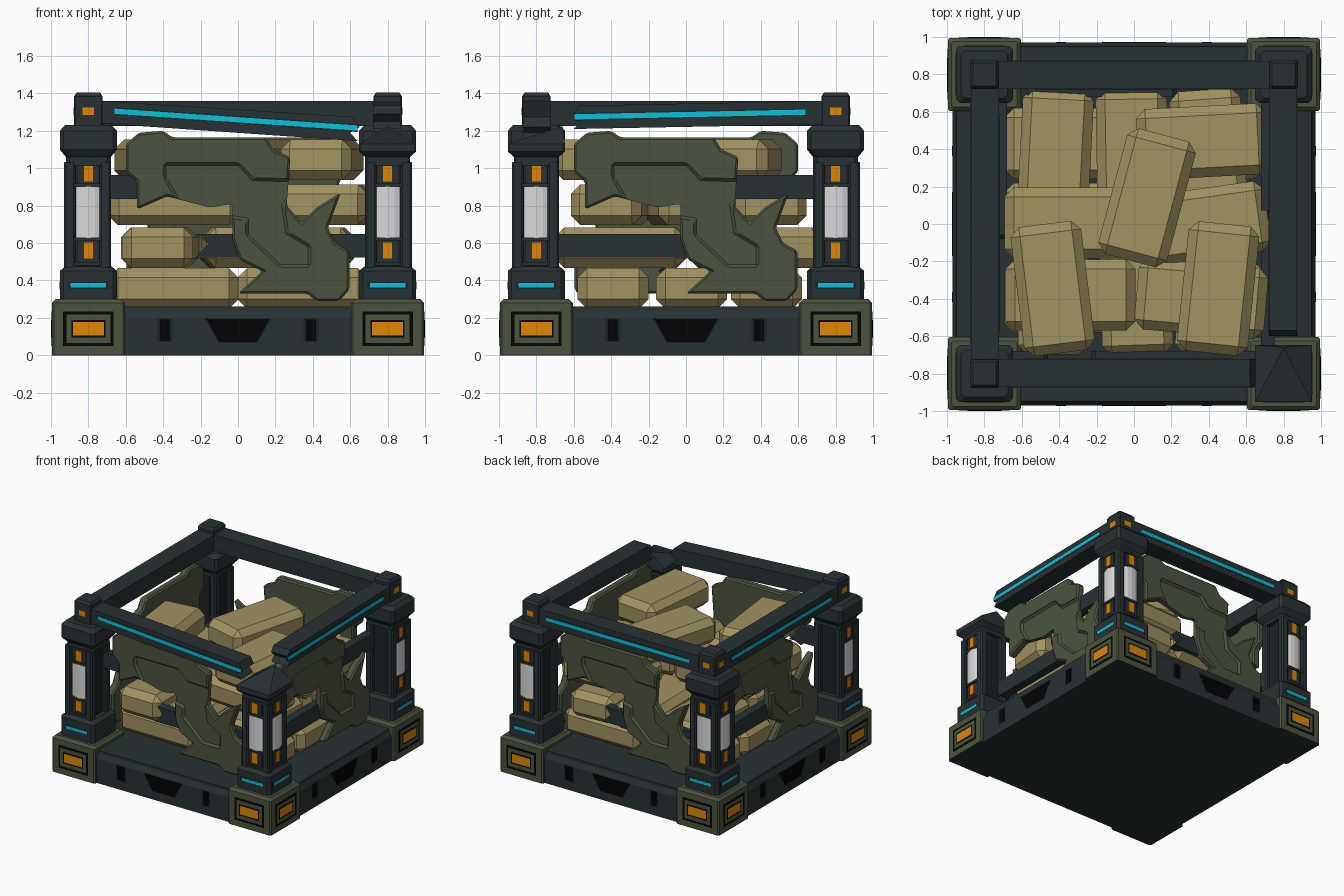
import bpy, bmesh, math
from mathutils import Matrix, Vector

if "Cube" in bpy.data.objects:
    bpy.data.objects.remove(bpy.data.objects["Cube"])


def material(name, r, g, b):
    m = bpy.data.materials.new(name)
    m.use_nodes = True
    m.diffuse_color = (r, g, b, 1)
    m.node_tree.nodes["Principled BSDF"].inputs["Base Color"].default_value = (r, g, b, 1)
    return m


STEEL = material("dark steel", .022, .031, .033)
TRIM = material("shadow steel", .012, .016, .018)
BLACK = material("black slot", .001, .001, .001)
GREEN = material("olive armour", .07, .088, .049)
TAN = material("sack tan", .36, .292, .12)
ORANGE = material("orange marker", .74, .245, .001)
CYAN = material("cyan strip", .001, .56, .73)
WHITE = material("white lamp", .7, .7, .7)


def turn(k):
    return Matrix.Rotation(k * math.pi / 2, 4, "Z")


def finish(name, bm, mat, k=0, bevel=0):
    """Turn a bmesh into an object on side k of the crate."""
    bmesh.ops.recalc_face_normals(bm, faces=bm.faces)
    if bevel:
        bmesh.ops.bevel(bm, geom=bm.edges[:], offset=bevel, segments=1,
                        affect="EDGES", clamp_overlap=True)
    bm.transform(turn(k))
    me = bpy.data.meshes.new(name)
    bm.to_mesh(me)
    bm.free()
    me.materials.append(mat)
    ob = bpy.data.objects.new(name, me)
    bpy.context.collection.objects.link(ob)
    return ob


def prism(name, outline, y0, y1, mat, k=0, bevel=0):
    """Extrude an (x, z) outline along y."""
    bm = bmesh.new()
    a = [bm.verts.new((x, y0, z)) for x, z in outline]
    b = [bm.verts.new((x, y1, z)) for x, z in outline]
    bm.faces.new(a)
    bm.faces.new(b[::-1])
    for i in range(len(a)):
        j = (i + 1) % len(a)
        bm.faces.new((a[i], b[i], b[j], a[j]))
    return finish(name, bm, mat, k, bevel)


def plate(name, x, z, w, h, y0, y1, mat, k=0):
    w, h = w / 2, h / 2
    rect = [(x - w, z - h), (x + w, z - h), (x + w, z + h), (x - w, z + h)]
    return prism(name, rect, y0, y1, mat, k)


def tower(name, cx, cy, sections, mat, k=0, cut=.02):
    """Stack square sections (half width, z) with clipped corners."""
    bm = bmesh.new()
    rings = []
    for h, z in sections:
        c = h - cut
        corners = [(h, -c), (h, c), (c, h), (-c, h), (-h, c), (-h, -c), (-c, -h), (c, -h)]
        rings.append([bm.verts.new((cx + x, cy + y, z)) for x, y in corners])
    bm.faces.new(rings[0][::-1])
    bm.faces.new(rings[-1])
    for lo, hi in zip(rings, rings[1:]):
        for i in range(8):
            j = (i + 1) % 8
            bm.faces.new((lo[i], lo[j], hi[j], hi[i]))
    return finish(name, bm, mat, k)


# Base slab
tower("base_slab", 0, 0, [(.97, 0), (.97, .2), (.95, .24), (.95, .26)], STEEL)

# Corner blocks and posts
P = .8
for k in range(4):
    tower("corner_sole", -P, -P, [(.194, 0), (.194, .006)], STEEL, k, .01)
    tower("corner_block", -P, -P, [(.195, .004), (.195, .28), (.175, .3)], GREEN, k, .01)
    tower("post_foot", -P, -P, [(.153, .295), (.153, .45), (.125, .475)], STEEL, k, .02)
    tower("post_core", -P - .01, -P - .01, [(.1, .46), (.1, 1.08)], TRIM, k, .01)
    for ox in (-.1, .09):
        for oy in (-.1, .09):
            tower("post_column", -P + ox, -P + oy, [(.03, .47), (.03, 1.03)], STEEL, k, .01)
    if k == 1:
        # Torn cap: fan of facets rising to the inner edge
        tower("broken_cap", -P, -P, [(.12, 1.03), (.12, 1.06), (.153, 1.09), (.153, 1.13)], STEEL, k, .01)
        bm = bmesh.new()
        rim = [bm.verts.new((-P + x * .153, -P + y * .153, 1.13))
               for x, y in ((-1, -1), (0, -1), (1, -1), (1, 1), (0, 1), (-1, 1), (-1, .3), (-1, -.3))]
        tip = bm.verts.new((-P + .14, -P, 1.225))
        bm.faces.new(rim[::-1])
        for i, v in enumerate(rim):
            bm.faces.new((v, rim[(i + 1) % len(rim)], tip))
        finish("torn_cap_top", bm, STEEL, k)
    else:
        tower("post_cap", -P, -P, [(.12, 1.03), (.12, 1.06), (.153, 1.1), (.153, 1.2), (.125, 1.23)], STEEL, k, .02)
        tower("post_knob", -P, -P, [(.076, 1.22), (.076, 1.385), (.062, 1.405)], STEEL, k, .006)

# Details on the outward faces
for k in range(4):
    for x in (-P, P):
        # Framed marker on the corner block
        for i, (w, h, m) in enumerate([(.27, .185, BLACK), (.235, .15, GREEN),
                                       (.182, .092, BLACK), (.165, .07, ORANGE)]):
            plate("block_marker", x, .142, w, h, -.996 - i * .0013, -.99, m, k)
        plate("foot_groove", x, .375, .22, .04, -.954, -.94, TRIM, k)
        plate("foot_strip", x, .375, .19, .024, -.955, -.94, CYAN, k)
        for z in (.56, .97):
            plate("marker_surround", x, z, .11, .12, -.918, -.89, STEEL, k)
            plate("post_marker", x, z, .047, .084, -.925, -.9, ORANGE, k)
        for z in (.49, .62, .91, 1.025):
            plate("post_band", x, z, .16, .018, -.928, -.89, STEEL, k)
        # Faceted lamp
        bm = bmesh.new()
        bmesh.ops.create_cone(bm, cap_ends=True, segments=12, radius1=.073, radius2=.073, depth=.275,
                              matrix=Matrix.Translation((x, -.9, .765)) @ Matrix.Diagonal((1, .4, 1, 1)))
        finish("post_lamp", bm, WHITE, k)
        if (k, x) not in ((0, P), (1, -P)):
            plate("knob_marker", x, 1.305, .062, .042, -.88, -.87, ORANGE, k)
    # Slots in the base
    slot = [(-.1, .07), (.1, .07), (.17, .195), (-.17, .195)]
    prism("slot_rim", [(a * 1.06, .13 + (b - .13) * 1.05) for a, b in slot], -.971, -.96, TRIM, k)
    prism("centre_slot", slot, -.9725, -.96, BLACK, k)
    for x in (-.39, .39):
        plate("slot_rim", x, .135, .08, .13, -.971, -.96, TRIM, k)
        plate("side_slot", x, .135, .055, .115, -.9725, -.96, BLACK, k)

# Top beams: two whole, two torn loose at the broken corner
whole = [(-.73, 1.225), (.73, 1.225), (.73, 1.36), (-.73, 1.36)]
sagging = [(-.73, 1.24), (.64, 1.145), (.6, 1.19), (.65, 1.22), (.62, 1.275), (-.73, 1.36)]
loose = [(-.6, 1.21), (.73, 1.235), (.73, 1.36), (-.57, 1.335), (-.6, 1.29), (-.56, 1.25)]
ends = [(1.305, 1.215), (1.275, 1.3), (1.295, 1.295), (1.295, 1.295)]
for k, shape in enumerate((sagging, loose, whole, whole)):
    prism("top_beam", shape, -.872, -.722, STEEL, k)
    a, b = ends[k]
    x0 = -.6 if k == 1 else -.66
    for name, t, depth, m in (("strip_groove", .021, .874, TRIM), ("beam_strip", .014, .876, CYAN)):
        prism(name, [(x0, a - t), (.64, b - t), (.64, b + t), (x0, a + t)], -depth, -.86, m, k)


# Snapped cross bars between posts
def bar(x0, x1, z, k, torn):
    h, j = .063, .07 * torn
    tip = [(x1, z - h), (x1 - j, z + .01), (x1 - j * .3, z + h)]
    prism("cross_bar", [(x0, z - h)] + tip + [(x0, z + h)], -.75, -.68, STEEL, k)


bar(.7, -.23, .585, 0, -1)
bar(.57, -.23, .585, 2, -1)
for k in (1, 3):
    bar(-.7, .08, .585, k, 1)
bar(-.7, -.46, .9, 0, 1)
bar(.7, .05, .9, 1, -1)

# Torn armour panel with a sunken band, repeated on every side
edge = [(-.6, .98), (-.6, 1.13), (-.53, 1.19), (-.4, 1.2), (-.35, 1.165), (.15, 1.165),
        (.19, 1.1), (.28, 1.06), (.26, .8), (.34, .71), (.42, .79), (.55, .87), (.48, .68),
        (.52, .6), (.595, .56), (.595, .35), (.54, .29), (.42, .29), (.37, .33), (0, .33),
        (.13, .45), (.01, .51), (-.03, .62), (-.03, .81), (-.15, .79), (-.38, .85), (-.54, .78), (-.54, .93)]
band = [(-.4, 1.03), (.01, 1.03), (.08, .95), (.4, .94), (.25, .8), (.27, .66), (.39, .59), (.39, .47),
        (.22, .47), (.04, .64), (.04, .72), (-.1, .74), (-.3, .78), (-.4, .95)]
panel = prism("armour_panel", edge, -.785, -.72, GREEN, 0, .012)
cutter = prism("panel_cutter", band, -.84, -.765, GREEN, 0, .016)
cutter.hide_render = True
mod = panel.modifiers.new("sunken band", "BOOLEAN")
mod.operation = "DIFFERENCE"
mod.solver = "EXACT"
mod.object = cutter
bpy.context.view_layer.objects.active = panel
bpy.ops.object.modifier_apply(modifier=mod.name)
bpy.data.objects.remove(cutter)
for k in (1, 2, 3):
    copy = panel.copy()
    copy.matrix_world = turn(k)
    bpy.context.collection.objects.link(copy)


# Stacked sacks: (x, y, turn in degrees) for each layer
layers = [
    (.358, [(sx * .345, y, 0) for sx in (-1, 1) for y in (-.39, .03, .43)]),
    (.575, [(-.43, -.35, 90), (.01, -.35, 92), (.42, -.35, 88), (-.42, .37, 87), (-.01, .37, 91), (.4, .37, 94)]),
    (.805, [(-.345, .005, 0), (.365, .44, 3), (.37, 0, 8), (-.34, -.38, 0), (.36, -.4, -5)]),
    (1.045, [(-.435, -.345, 97), (.45, -.345, 84), (.07, .14, 75)]),
]
for z, sacks in layers:
    for x, y, angle in sacks:
        bm = bmesh.new()
        bmesh.ops.create_cube(bm, size=1)
        bm.transform(Matrix.Diagonal((.695, .38, .215, 1)))
        bmesh.ops.bevel(bm, geom=bm.edges[:], offset=.05, segments=1, affect="EDGES")
        bm.transform(Matrix.Translation(Vector((x, y, z))) @ Matrix.Rotation(math.radians(angle), 4, "Z"))
        finish("sack", bm, TAN)
